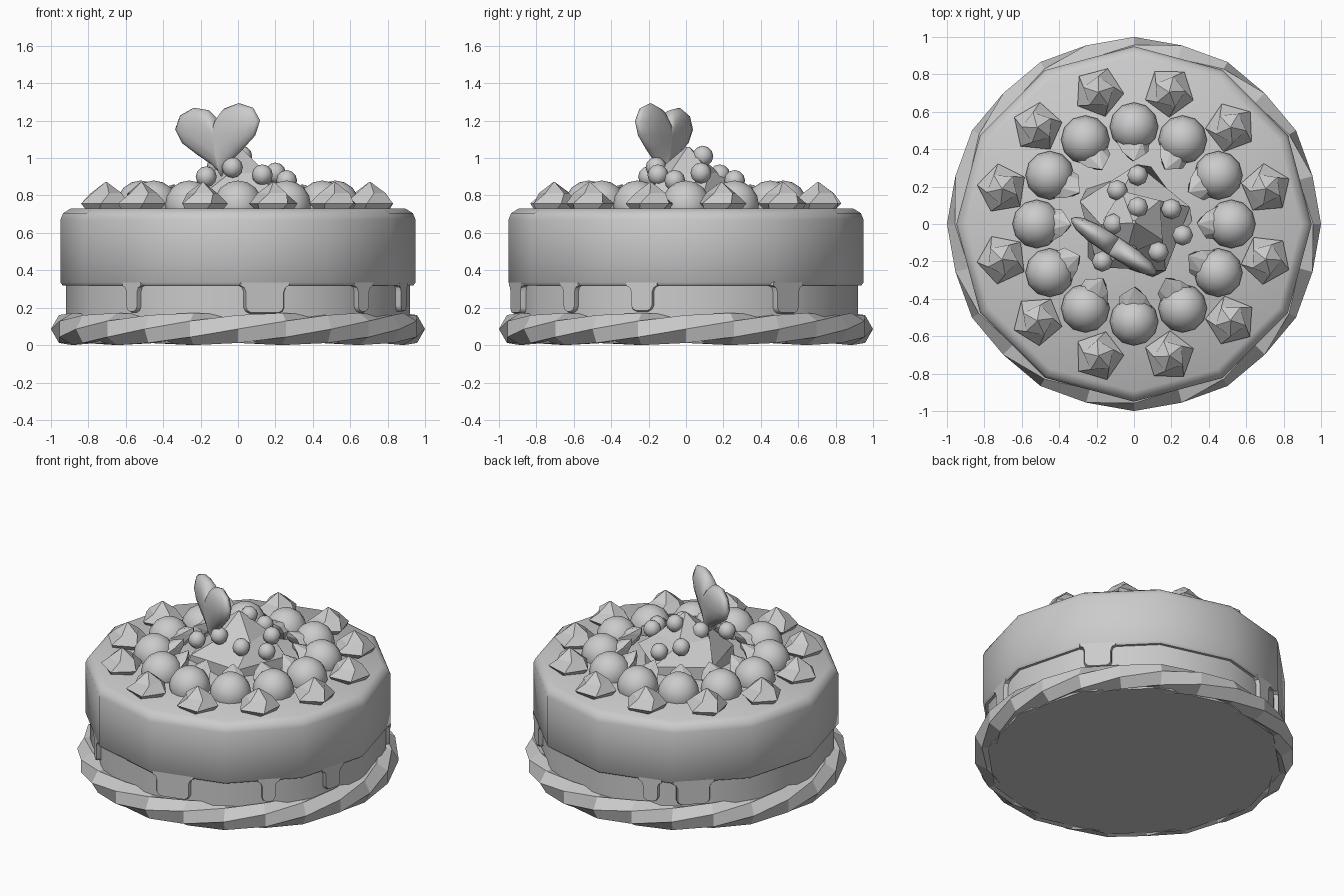
import bpy, bmesh, math
from math import sin, cos, radians, pi
from mathutils import Matrix, Vector

if "Cube" in bpy.data.objects:
    bpy.data.objects.remove(bpy.data.objects["Cube"])

grey = bpy.data.materials.new("plain grey")
grey.use_nodes = True
grey.diffuse_color = (0.6, 0.6, 0.6, 1)
grey.node_tree.nodes["Principled BSDF"].inputs["Base Color"].default_value = (0.6, 0.6, 0.6, 1)


def finish(name, bm, smooth=None, matrix=None):
    """Turn a bmesh into an object, smooth below the given angle."""
    bmesh.ops.remove_doubles(bm, verts=bm.verts, dist=0.0005)
    bmesh.ops.recalc_face_normals(bm, faces=bm.faces)
    mesh = bpy.data.meshes.new(name)
    bm.to_mesh(mesh)
    bm.free()
    mesh.materials.append(grey)
    obj = bpy.data.objects.new(name, mesh)
    bpy.context.collection.objects.link(obj)
    if matrix:
        obj.matrix_world = matrix
    if smooth:
        bpy.ops.object.select_all(action='DESELECT')
        obj.select_set(True)
        bpy.context.view_layer.objects.active = obj
        bpy.ops.object.shade_smooth_by_angle(angle=radians(smooth))
    return obj


def skin(bm, rings, wrap=False):
    """Join rings of points with quads; cap the ends unless wrapped."""
    loops = [[bm.verts.new(p) for p in ring] for ring in rings]
    n = len(loops[0])
    pairs = list(zip(loops, loops[1:])) + ([(loops[-1], loops[0])] if wrap else [])
    for a, b in pairs:
        for i in range(n):
            j = (i + 1) % n
            bm.faces.new((a[i], a[j], b[j], b[i]))
    if not wrap:
        bm.faces.new(loops[0])
        bm.faces.new(loops[-1])


def lathe(profile, sides):
    """Rings from (radius, height, turn in degrees, x shift)."""
    return [[(r * cos(2 * pi * i / sides + radians(turn)) + shift,
              r * sin(2 * pi * i / sides + radians(turn)), z) for i in range(sides)]
            for r, z, turn, shift in profile]


def at(angle, radius, z):
    return Matrix.Rotation(radians(angle), 4, 'Z') @ Matrix.Translation((radius, 0, z))


# Base board and sponge
bm = bmesh.new()
skin(bm, lathe([(0.92, 0.01, 0, 0), (0.92, 0.36, 0, 0)], 12))
finish("sponge", bm, 35)

# Twisted rope of cream around the foot
bm = bmesh.new()
rings = []
for k in range(24):
    a = 2 * pi * k / 24
    ring = []
    for i in range(6):
        t = 2 * pi * i / 6 + 2 * a
        r = 0.915 + 0.085 * cos(t)
        ring.append((r * cos(a), r * sin(a), 0.086 + 0.086 * sin(t)))
    rings.append(ring)
skin(bm, rings, wrap=True)
finish("rope_border", bm)

# Icing coat
bm = bmesh.new()
skin(bm, lathe([(0.9, 0.32, 0, 0), (0.938, 0.32, 0, 0), (0.95, 0.335, 0, 0), (0.95, 0.67, 0, 0),
                (0.935, 0.705, 0, 0), (0.895, 0.73, 0, 0)], 12))
finish("icing_coat", bm, 40)

# Drips lie flat on the sides of the coat
APOTHEM = 0.95 * cos(pi / 12)
for angle, width, low in [(-128, .085, .175), (-81, .22, .17), (-43, .085, .175), (-15, .12, .18),
                          (36, .17, .17), (111, .1, .18), (128, .21, .17)]:
    mid = math.floor(angle / 30) * 30 + 15
    off = 0.93 * sin(radians(angle - mid))
    h, c = width / 2, 0.03
    half = [(h + c, 0.34), (h + c, 0.32), (h + c / 3, 0.31), (h, 0.285), (h, low + c),
            (h - c / 3, low + c / 3), (h - c, low)]
    outline = half + [(-x, z) for x, z in reversed(half)]
    bm = bmesh.new()
    skin(bm, [[(d, x * s + off, 0.26 + (z - 0.26) * s) for x, z in outline]
              for d, s in [(APOTHEM - 0.06, 1), (APOTHEM - 0.012, 1), (APOTHEM, 0.95)]])
    finish("icing_drip", bm, 40, at(mid, 0, 0))

# Outer ring of faceted cream stars
for k in range(12):
    bm = bmesh.new()
    skin(bm, lathe([(0.11, 0.0, 0, 0), (0.135, 0.03, 8, 0), (0.085, 0.085, 30, 0),
                    (0.004, 0.145, 50, 0)], 5))
    finish("cream_star", bm, None, at(15 + 30 * k, 0.73, 0.727) @ Matrix.Rotation(k, 4, 'Z'))

# Inner ring of round cream dollops with tips curled to the middle
for k in range(12):
    bm = bmesh.new()
    bmesh.ops.create_uvsphere(bm, u_segments=12, v_segments=8, radius=0.13)
    finish("cream_dollop", bm, 60, at(30 * k, 0.52, 0.75))
    bm = bmesh.new()
    skin(bm, lathe([(0.11, 0.0, 0, 0), (0.10, 0.05, 15, -0.04), (0.065, 0.09, 30, -0.09),
                    (0.004, 0.125, 45, -0.15)], 5))
    finish("dollop_tip", bm, None, at(30 * k, 0.49, 0.735))

# Faceted mound in the middle
bm = bmesh.new()
skin(bm, lathe([(0.31, 0.725, 0, 0), (0.31, 0.80, 15, 0), (0.18, 0.92, 40, 0),
                (0.01, 1.06, 60, 0)], 5))
finish("cream_mound", bm, None, Matrix.Translation((0, 0.01, 0)))

# Berries scattered over the mound
for spot in [(-.09, .18, .91), (.02, .26, .88), (.02, .09, 1.01), (.2, .08, .92), (.26, -.06, .88),
             (.13, -.15, .91), (-.17, -.2, .90), (-.11, 0, .96), (-.03, -.16, .95)]:
    bm = bmesh.new()
    bmesh.ops.create_uvsphere(bm, u_segments=8, v_segments=6, radius=0.056)
    finish("berry", bm, 60, Matrix.Translation(spot))

# Padded heart standing on the mound
outline = []
for i in range(20):
    t = 2 * pi * i / 20
    outline.append((0.272 * sin(t) ** 3,
                    0.0165 * (13 * cos(t) - 5 * cos(2 * t) - 2 * cos(3 * t) - cos(4 * t)) * 0.8))
bm = bmesh.new()
skin(bm, [[(x * s, d, z * s) for x, z in outline]
          for s, d in [(0.05, -.055), (.5, -.052), (.8, -.038), (.95, -.018), (1, 0),
                       (.95, .018), (.8, .038), (.5, .052), (0.05, .055)]])
finish("heart", bm, 75, Matrix.Translation((-0.105, -0.12, 1.125))
       @ Matrix.Rotation(radians(-33), 4, 'Z') @ Matrix.Rotation(radians(-5), 4, 'Y'))
